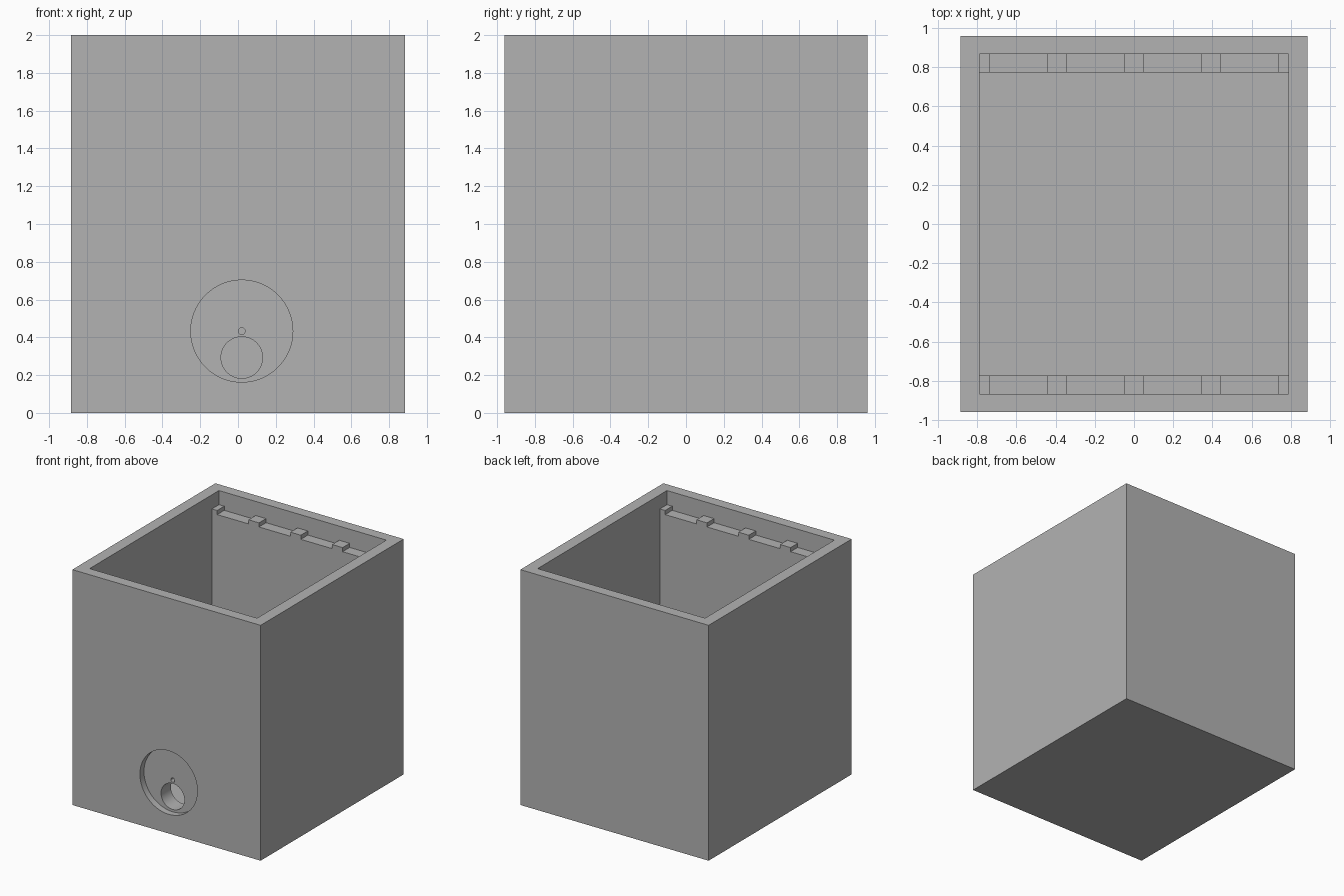
import bpy
import math

cube = bpy.data.objects.get("Cube")
if cube:
    bpy.data.objects.remove(cube, do_unlink=True)

grey = bpy.data.materials.new("plain grey")
grey.use_nodes = True
colour = (0.45, 0.45, 0.45, 1)
grey.diffuse_color = colour
grey.node_tree.nodes["Principled BSDF"].inputs["Base Color"].default_value = colour


def box(name, lo, hi):
    bpy.ops.mesh.primitive_cube_add(size=1, location=[(a + b) / 2 for a, b in zip(lo, hi)])
    ob = bpy.context.object
    ob.name = name
    ob.scale = [b - a for a, b in zip(lo, hi)]
    bpy.ops.object.transform_apply(location=True, rotation=False, scale=True)
    ob.data.materials.append(grey)
    return ob


def rod(name, x, z, radius, y0, y1):
    bpy.ops.mesh.primitive_cylinder_add(vertices=96, radius=radius, depth=y1 - y0,
                                        location=(x, (y0 + y1) / 2, z),
                                        rotation=(math.pi / 2, 0, 0))
    ob = bpy.context.object
    ob.name = name
    bpy.ops.object.transform_apply(location=True, rotation=True, scale=True)
    ob.data.materials.append(grey)
    return ob


def carve(target, cutter):
    cutter.hide_render = True
    mod = target.modifiers.new("carve", "BOOLEAN")
    mod.operation = "DIFFERENCE"
    mod.solver = "EXACT"
    mod.object = cutter
    bpy.ops.object.select_all(action="DESELECT")
    target.select_set(True)
    bpy.context.view_layer.objects.active = target
    bpy.ops.object.modifier_apply(modifier=mod.name)
    bpy.data.objects.remove(cutter, do_unlink=True)


W, D, H = 0.885, 0.96, 2.0          # half width, half depth, height
IN_X, IN_Y, RIM_Y = 0.787, 0.773, 0.868
FLOOR, LEDGE, TOOTH = 0.1, 1.845, 1.88

# Outer body
body = box("box_body", (-W, -D, 0), (W, D, H))

# Main cavity, then the wider opening above the teeth
carve(body, box("cavity_cutter", (-IN_X, -IN_Y, FLOOR), (IN_X, IN_Y, H + 0.1)))
carve(body, box("rim_cutter", (-IN_X, -RIM_Y, TOOTH), (IN_X, RIM_Y, H + 0.1)))

# Gaps between the teeth on the front and back ledges
for side in (-1, 1):
    for i in range(4):
        x = (i - 1.5) * 0.393
        ys = sorted((side * (IN_Y - 0.05), side * RIM_Y))
        carve(body, box("gap_cutter", (x - 0.1475, ys[0], LEDGE), (x + 0.1475, ys[1], TOOTH + 0.05)))

# Round dial recess, exit hole and pivot hole in the front wall
carve(body, rod("recess_cutter", 0.02, 0.433, 0.27, -D - 0.1, -D + 0.055))
carve(body, rod("exit_cutter", 0.02, 0.293, 0.11, -D - 0.1, -IN_Y + 0.1))
carve(body, rod("pivot_cutter", 0.02, 0.433, 0.018, -D - 0.1, -IN_Y + 0.1))

bpy.ops.object.select_all(action="DESELECT")
body.select_set(True)
bpy.context.view_layer.objects.active = body
bpy.ops.object.shade_smooth_by_angle(angle=math.radians(30))
